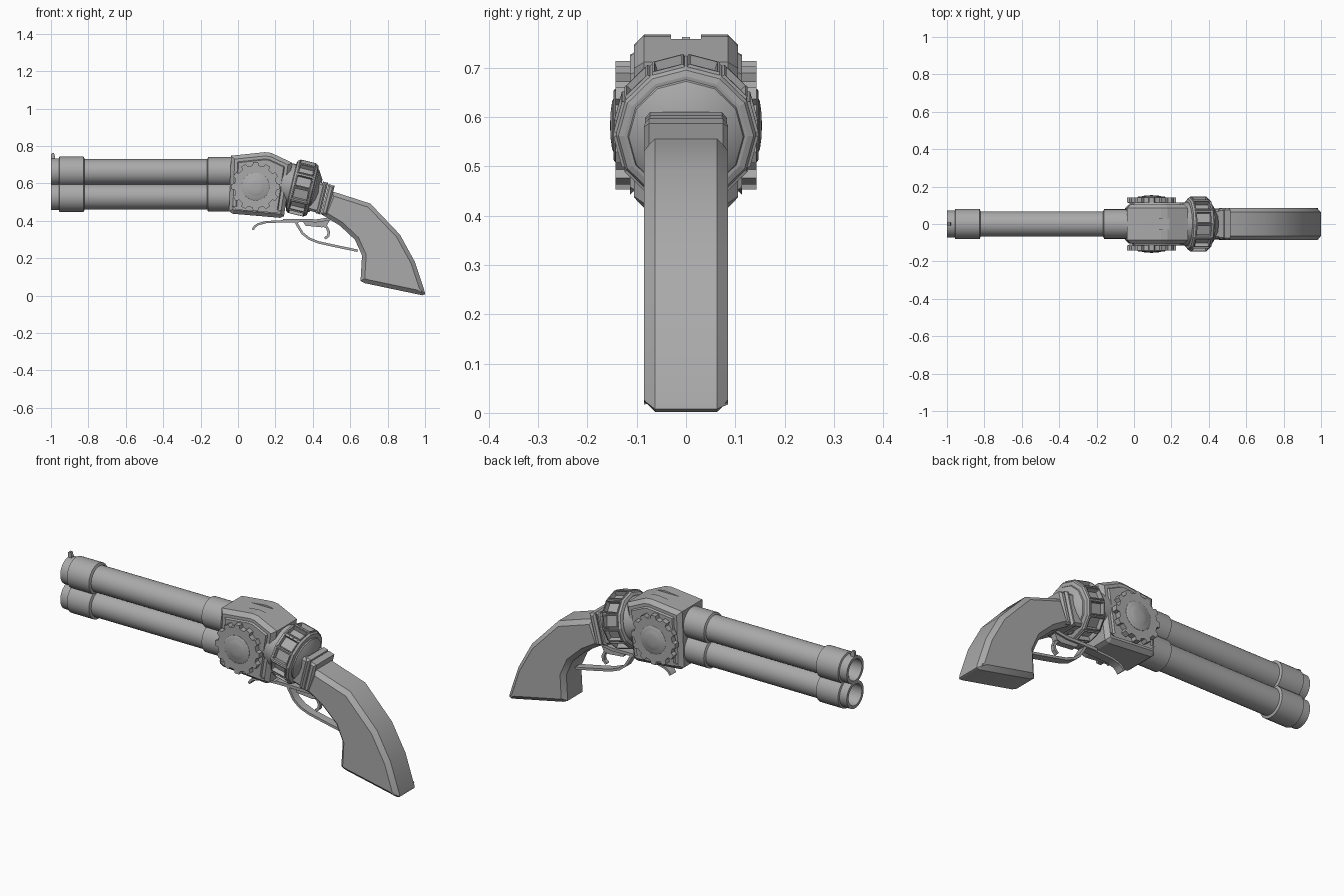
import bpy, bmesh, math
from mathutils import Vector, Matrix

if "Cube" in bpy.data.objects:
    bpy.data.objects.remove(bpy.data.objects["Cube"])

# One dark grey finish for every part
metal = bpy.data.materials.new("dark_grey")
metal.diffuse_color = (0.4, 0.4, 0.4, 1)
metal.use_nodes = True
metal.node_tree.nodes["Principled BSDF"].inputs["Base Color"].default_value = metal.diffuse_color


def finish(name, bm, smooth=None):
    bmesh.ops.recalc_face_normals(bm, faces=bm.faces)
    me = bpy.data.meshes.new(name)
    bm.to_mesh(me)
    bm.free()
    me.materials.append(metal)
    if smooth:
        me.shade_smooth()
        me.set_sharp_from_angle(angle=math.radians(smooth))
    ob = bpy.data.objects.new(name, me)
    bpy.context.collection.objects.link(ob)
    return ob


def prism(name, pts, y0, y1, steps=(), smooth=None):
    """Side profile (x, z) extruded from y0 to y1; steps inset/raise both side faces."""
    bm = bmesh.new()
    a = [bm.verts.new((x, y0, z)) for x, z in pts]
    b = [bm.verts.new((x, y1, z)) for x, z in pts]
    caps = [bm.faces.new(a), bm.faces.new(b[::-1])]
    n = len(pts)
    for i in range(n):
        j = (i + 1) % n
        bm.faces.new((a[i], b[i], b[j], a[j]))
    bmesh.ops.recalc_face_normals(bm, faces=bm.faces)
    for t, d in steps:
        bmesh.ops.inset_individual(bm, faces=caps, thickness=t, depth=d, use_even_offset=True)
    return finish(name, bm, smooth)


def chamfered(name, pts, hw, c, extra=(), smooth=None):
    return prism(name, pts, -(hw - c), hw - c, [(c, c), *extra], smooth)


def strip(name, pts, thick, hw):
    """Bent ribbon following a side-view path."""
    P = [Vector(p) for p in pts]
    up, low = [], []
    for i, p in enumerate(P):
        t = (P[min(i + 1, len(P) - 1)] - P[max(i - 1, 0)]).normalized()
        off = Vector((-t.y, t.x)) * thick / 2
        up.append(p + off)
        low.append(p - off)
    return prism(name, up + low[::-1], -hw, hw, smooth=35)


def revolve(name, prof, segs, centre, axis, smooth=None, pockets=None):
    """Lathe (axial, radius) profile; pockets = profile span whose faces become framed windows."""
    bm = bmesh.new()
    rings = []
    for t, r in prof:
        if r == 0:
            rings.append([bm.verts.new((0, 0, t))] * segs)
        else:
            rings.append([bm.verts.new((r * math.cos(k * math.tau / segs),
                                        r * math.sin(k * math.tau / segs), t)) for k in range(segs)])
    sunk = []
    for i in range(len(rings) - 1):
        for k in range(segs):
            m = (k + 1) % segs
            loop = [rings[i][k], rings[i][m], rings[i + 1][m], rings[i + 1][k]]
            f = bm.faces.new(list(dict.fromkeys(loop)))
            if i == pockets:
                sunk.append(f)
    bmesh.ops.recalc_face_normals(bm, faces=bm.faces)
    for t, d in ((.004, 0), (.002, .006), (.007, 0), (.002, -.024)) if sunk else ():
        bmesh.ops.inset_individual(bm, faces=sunk, thickness=t, depth=d)
    q = Vector(axis).to_track_quat('Z', 'Y').to_matrix().to_4x4()
    bmesh.ops.transform(bm, matrix=Matrix.Translation(centre) @ q, verts=bm.verts)
    return finish(name, bm, smooth)


# Over-and-under barrels with muzzle and breech collars
barrel = [(-0.80, 0), (-0.80, 0.056), (-1.0, 0.056), (-1.0, 0.072), (-0.958, 0.072),
          (-0.955, 0.081), (-0.825, 0.081), (-0.82, 0.068), (-0.165, 0.068),
          (-0.16, 0.079), (0.02, 0.079), (0.02, 0)]
for label, z in (("upper", 0.662), ("lower", 0.529)):
    revolve(label + "_barrel", barrel, 32, (0, 0, z), (1, 0, 0), 30)
prism("front_sight", [(-1, .72), (-1, .757), (-.995, .762), (-.984, .762), (-.978, .745), (-.978, .72)],
      -.008, .008)

# Receiver with raised side plates and a sighting notch on top
body = chamfered("receiver", [(-.037, .748), (.144, .767), (.178, .763), (.289, .711), (.246, .425),
                              (.225, .416), (-.03, .438), (-.048, .452)], .105, .02,
                 [(.016, 0), (.005, .009)])
cutter = prism("notch_cutter", [(.05, .758), (.25, .758), (.25, .8), (.05, .8)], -.03, .03)
cutter.hide_render = True
cutter.hide_viewport = True
cutter.display_type = 'WIRE'
mod = body.modifiers.new("notch", 'BOOLEAN')
mod.operation = 'DIFFERENCE'
mod.object = cutter

# Side gears with domed hubs
gx, gz = .094, .583
teeth = []
for k in range(12):
    for da, r in ((-.15, .114), (-.10, .131), (.10, .131), (.15, .114)):
        a = k * math.tau / 12 + da
        teeth.append((gx + r * math.cos(a), gz + r * math.sin(a)))
for label, s in (("front", -1), ("back", 1)):
    prism(label + "_gear", teeth, s * .114, s * .143)
    revolve(label + "_gear_hub", [(.10, .074), (.144, .074), (.147, .07), (.147, .054),
                                  (.150, .048), (.153, .025), (.154, 0)],
            32, (gx, 0, gz), (0, s, 0), 40)

# Tilted twelve-sided drum with framed windows
C, axis = (.343, 0, .575), (.972, 0, -.235)
revolve("drum", [(-.06, 0), (-.06, .125), (-.056, .137), (-.048, .142), (.048, .142),
                 (.056, .137), (.06, .125), (.06, 0)], 12, C, axis, None, 3)
revolve("drum_front_collar", [(-.14, 0), (-.14, .112), (-.05, .118), (-.05, 0)], 24, C, axis, 30)
revolve("drum_rear_cone", [(.05, 0), (.05, .122), (.066, .116), (.095, .07), (.095, 0)], 12, C, axis, 35)

# Stepped neck joining drum and grip
chamfered("neck", [(.39, .622), (.47, .598), (.435, .44), (.36, .46)], .078, .012)
chamfered("neck_collar_front", [(.455, .61), (.482, .603), (.44, .434), (.413, .442)], .083, .01)
chamfered("neck_collar_rear", [(.484, .597), (.517, .587), (.476, .428), (.443, .436)], .085, .01)

# Chamfered grip
chamfered("grip", [(.50, .558), (.535, .548), (.708, .492), (.866, .326), (.946, .18), (.998, .022), (1.0, .008),
                   (.985, .002), (.68, .066), (.655, .078), (.663, .215), (.626, .298),
                   (.545, .374), (.45, .432)], .085, .022, smooth=40)

# Lever, trigger guard, trigger and the strap they hang from
strip("front_lever", [(.078, .352), (.09, .37), (.108, .382), (.15, .393), (.25, .398), (.325, .398)], .012, .022)
strip("trigger_guard", [(.305, .4), (.325, .365), (.345, .333), (.38, .305), (.43, .285),
                        (.52, .265), (.64, .24)], .013, .022)
strip("lower_strap", [(.24, .402), (.33, .402), (.42, .4), (.5, .412)], .016, .025)
prism("trigger_plate", [(.345, .4), (.36, .374), (.45, .365), (.475, .372), (.49, .405)], -.016, .016)
strip("trigger", [(.45, .38), (.475, .365), (.486, .34), (.482, .32), (.465, .305)], .014, .01)
